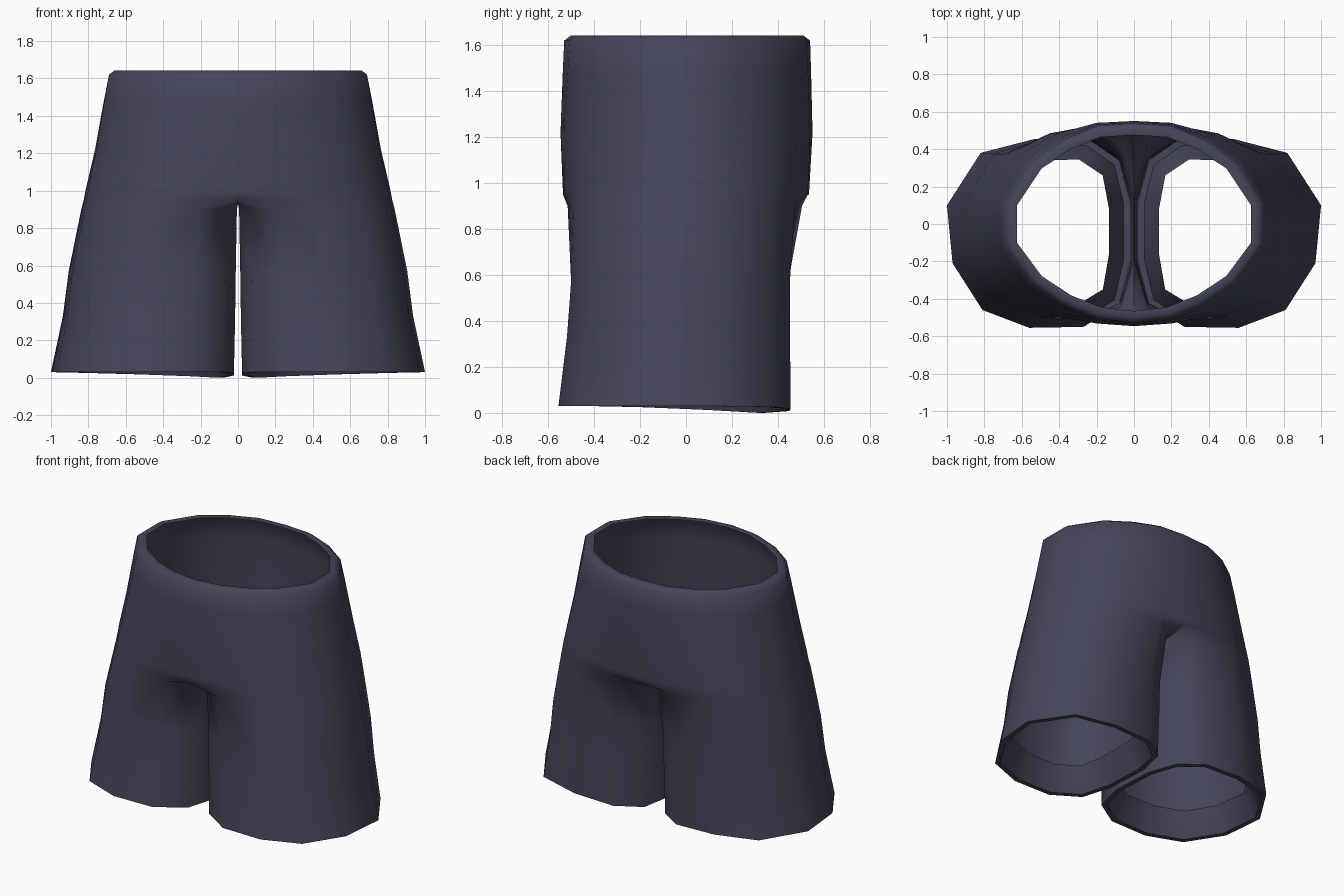
import bpy, bmesh
from mathutils import Vector

if "Cube" in bpy.data.objects:
    bpy.data.objects.remove(bpy.data.objects["Cube"], do_unlink=True)

# One colour for the whole garment
cloth = bpy.data.materials.new("dark slate cloth")
cloth.use_nodes = True
colour = (0.06, 0.06, 0.103, 1)
cloth.diffuse_color = colour
bsdf = cloth.node_tree.nodes["Principled BSDF"]
bsdf.inputs["Base Color"].default_value = colour
bsdf.inputs["Roughness"].default_value = 0.8

# Left-half cross-sections, from front centre round the outside to back centre
WAIST = [(0, -.53), (.2, -.505), (.38, -.43), (.55, -.31), (.69, -.11),
         (.69, .11), (.55, .33), (.38, .45), (.2, .525), (0, .54)]
HIP = [(0, -.535), (.2, -.53), (.45, -.485), (.67, -.375), (.81, -.15),
       (.825, .12), (.68, .375), (.45, .485), (.2, .53), (0, .535)]
# Leg cross-sections add two points on the inner thigh
THIGH = [(.07, -.44), (.2, -.515), (.46, -.49), (.68, -.385), (.82, -.15),
         (.838, .12), (.69, .375), (.46, .475), (.2, .505), (.07, .42),
         (.006, .15), (.006, -.2)]
KNEE = [(.07, -.42), (.23, -.495), (.5, -.50), (.74, -.41), (.885, -.18),
        (.905, .11), (.75, .375), (.49, .452), (.22, .445), (.07, .35),
        (.012, .13), (.012, -.2)]
HEM = [(.08, -.43), (.27, -.55), (.56, -.555), (.81, -.46), (.97, -.21),
       (1.0, .10), (.82, .38), (.53, .455), (.24, .45), (.08, .34),
       (.022, .12), (.022, -.2)]
HEM_DROP = [0, 0, 0, 0, 0, 0, .004, .012, .022, .03, .018, .005]


def blend(a, b, t, ys=1.0):
    return [(p[0] + (q[0] - p[0]) * t, (p[1] + (q[1] - p[1]) * t) * ys)
            for p, q in zip(a, b)]


def ring(section, z, inset=0.0, centre=(0, 0), drop=None):
    """Place a section at a height, pulled in towards its centre by inset."""
    c = Vector(centre)
    out = []
    for i, p in enumerate(section):
        d = Vector(p) - c
        q = c + d * (1 - inset / d.length)
        out.append((q.x, q.y, z - (drop[i] if drop else 0)))
    return out


LEG = (.5, -.04)

# From the waistband lip down the wall, round the hem and up its folded edge
rings = [
    ring(WAIST, 1.638, .065),
    ring(WAIST, 1.643, .03),
    ring(WAIST, 1.62),
    ring(blend(WAIST, HIP, .2, 1.01), 1.48),
    ring(blend(WAIST, HIP, .55, 1.025), 1.22),
    ring(blend(WAIST, HIP, .93, 1.005), 1.0),
    # lowest body ring, closed by the crotch bridge on the centre plane
    ring(HIP, .95) + [(0, .15, .93), (0, -.2, .93)],
    ring(THIGH, .90),
    ring(KNEE, .57),
    ring(blend(KNEE, HEM, .33), .33),
    ring(HEM, .03, drop=HEM_DROP),
    ring(HEM, .03, .035, LEG, HEM_DROP),
    ring(HEM, .11, .08, LEG),
    ring(HEM, .20, .118, LEG),
]

bm = bmesh.new()
loops = [[bm.verts.new(co) for co in r] for r in rings]
for a, b in zip(loops, loops[1:]):
    closed = len(a) == 12 and len(b) == 12
    for i in range(12 if closed else 9):
        j = (i + 1) % 12
        bm.faces.new((a[i], b[i], b[j], a[j]))
mesh = bpy.data.meshes.new("shorts")
bm.to_mesh(mesh)
bm.free()
mesh.materials.append(cloth)

shorts = bpy.data.objects.new("shorts", mesh)
bpy.context.collection.objects.link(shorts)

# Right half
mirror = shorts.modifiers.new("right half", "MIRROR")
mirror.use_axis[0] = True
mirror.use_clip = True
mirror.merge_threshold = 0.001

bpy.ops.object.select_all(action="DESELECT")
shorts.select_set(True)
bpy.context.view_layer.objects.active = shorts
bpy.ops.object.modifier_apply(modifier=mirror.name)
bpy.ops.object.shade_smooth_by_angle(angle=1.0)
